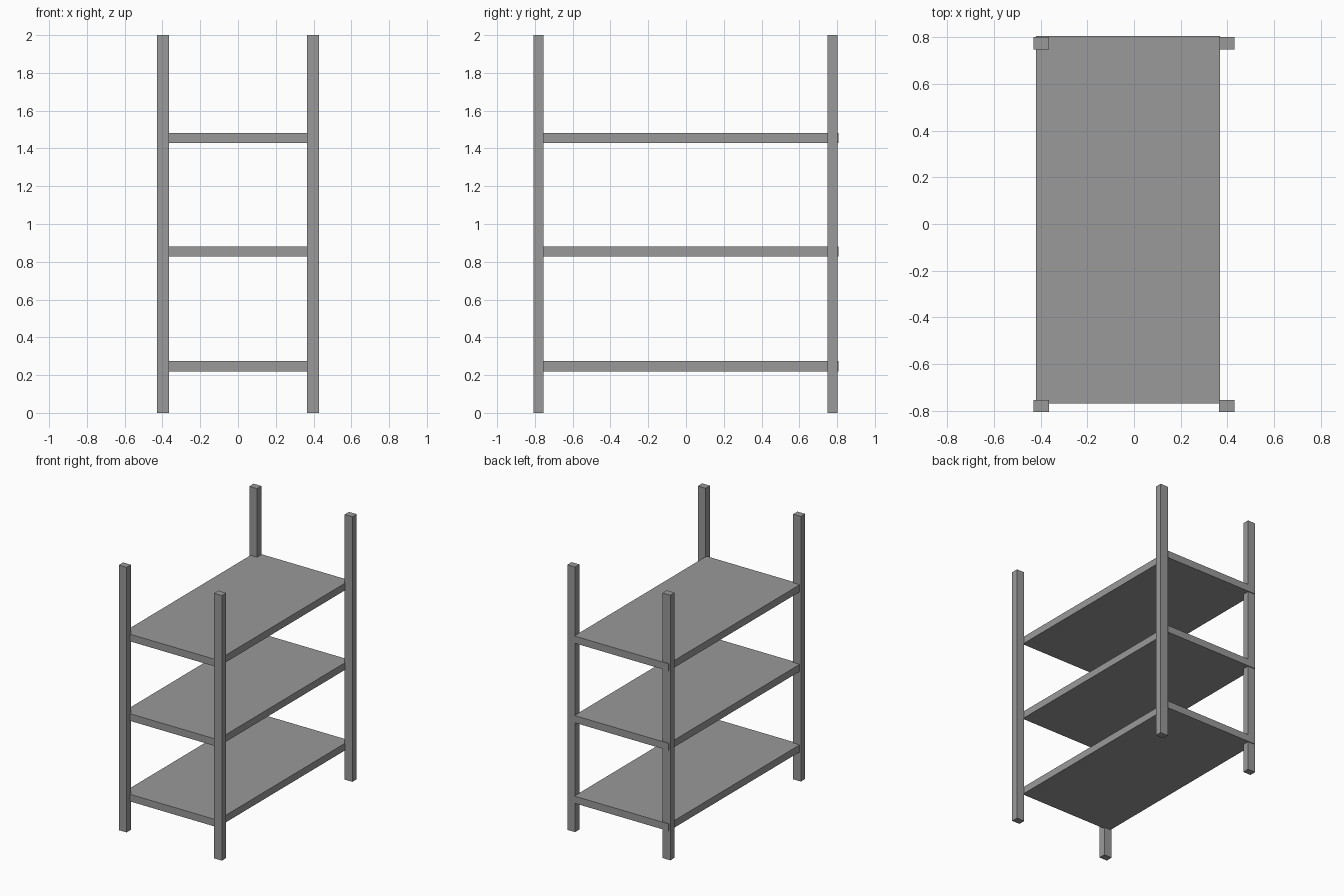
import bpy

# Remove the default cube
default = bpy.data.objects.get("Cube")
if default:
    bpy.data.objects.remove(default, do_unlink=True)

# Single flat grey
grey = bpy.data.materials.new("grey")
grey.use_nodes = True
colour = (0.32, 0.32, 0.32, 1)
grey.diffuse_color = colour
grey.node_tree.nodes["Principled BSDF"].inputs["Base Color"].default_value = colour


def box(name, low, high):
    """Axis-aligned box between two corners."""
    centre = [(a + b) / 2 for a, b in zip(low, high)]
    bpy.ops.mesh.primitive_cube_add(size=1, location=centre)
    obj = bpy.context.object
    obj.name = name
    obj.scale = [b - a for a, b in zip(low, high)]
    bpy.ops.object.transform_apply(location=False, rotation=False, scale=True)
    obj.data.materials.append(grey)
    return obj


# Four upright posts
post_width, post_depth, height = 0.065, 0.052, 2.0
for side, x in (("right", -0.43), ("left", 0.43 - post_width)):
    for end, y in (("front", -0.807), ("back", 0.749)):
        box(f"{end}_{side}_post", (x, y, 0),
            (x + post_width, y + post_depth, height))

# Three shelves, set slightly toward the back right corner
shelf_thickness = 0.054
for level, z in (("lower", 0.22), ("middle", 0.828), ("upper", 1.428)):
    box(f"{level}_shelf", (-0.42, -0.769, z),
        (0.368, 0.807, z + shelf_thickness))
